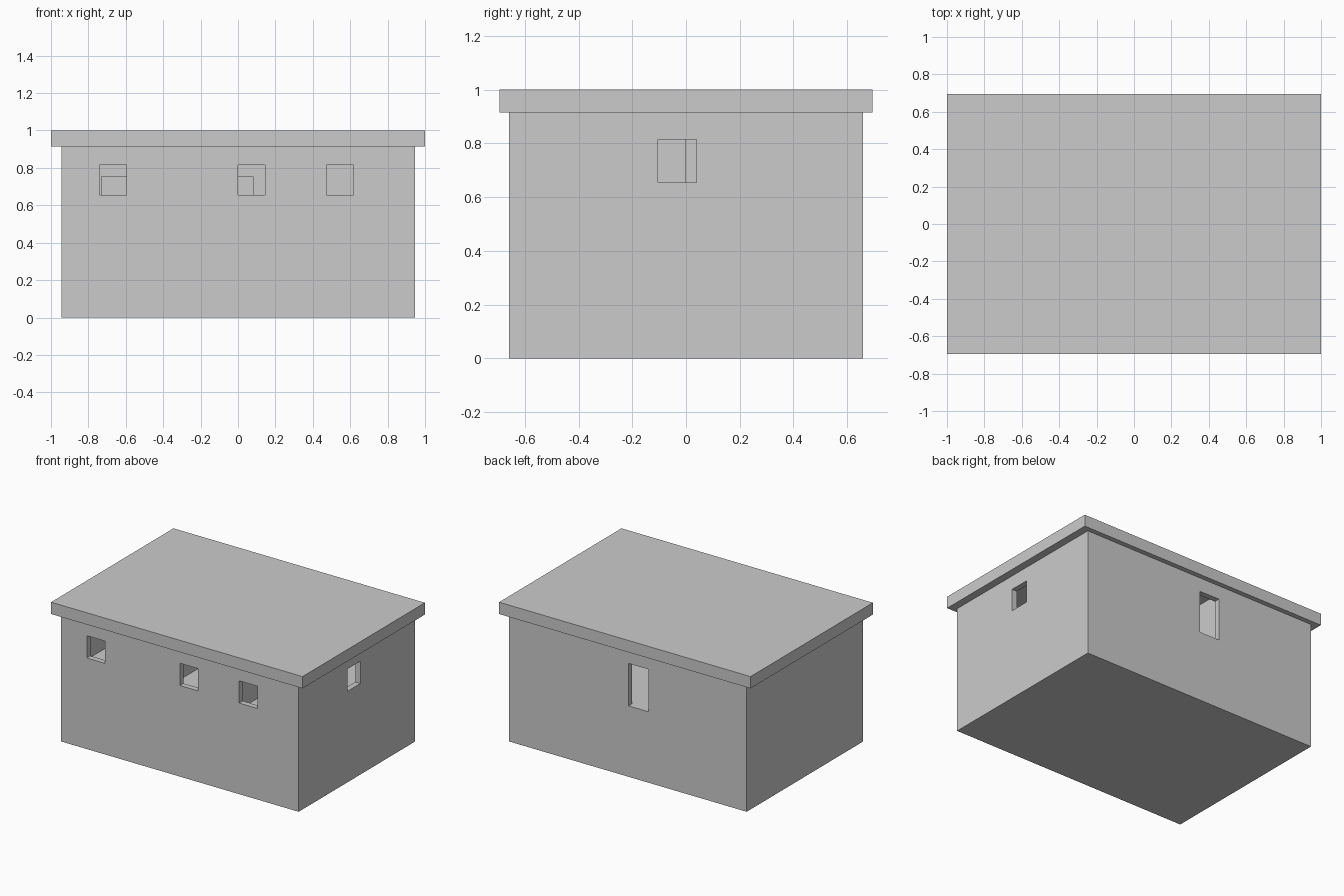
import bpy

if "Cube" in bpy.data.objects:
    bpy.data.objects.remove(bpy.data.objects["Cube"])

def box(name, x0, x1, y0, y1, z0, z1):
    bpy.ops.mesh.primitive_cube_add(size=1, location=((x0 + x1) / 2, (y0 + y1) / 2, (z0 + z1) / 2))
    ob = bpy.context.object
    ob.name = name
    ob.scale = (x1 - x0, y1 - y0, z1 - z0)
    bpy.ops.object.transform_apply(location=False, rotation=False, scale=True)
    return ob

def carve(target, *bounds):
    cutter = box("cutter", *bounds)
    cutter.hide_render = True
    mod = target.modifiers.new("carve", "BOOLEAN")
    mod.operation = "DIFFERENCE"
    mod.solver = "EXACT"
    mod.object = cutter
    bpy.context.view_layer.objects.active = target
    bpy.ops.object.modifier_apply(modifier=mod.name)
    bpy.data.objects.remove(cutter, do_unlink=True)

W, D, EAVE, FLOOR = 0.945, 0.66, 0.915, 0.51
T = 0.04
SILL, HEAD, INNER_HEAD = 0.655, 0.815, 0.755
IX, IY = W - T, D - T

# walls on a solid base
walls = box("walls", -W, W, -D, D, 0, EAVE)

# rooms: front left, front middle, back left, hall with right-hand wing
for x0, x1, y0, y1 in [(-IX, -0.27, -IY, -0.03), (-0.23, 0.31, -IY, -0.03),
                       (-IX, -0.27, 0, IY), (-0.23, IX, 0, IY),
                       (0.35, IX, -IY, 0.02)]:
    carve(walls, x0, x1, y0, y1, FLOOR, EAVE + 0.1)

# front windows
for x in (-0.74, 0.0, 0.472):
    carve(walls, x, x + 0.145, -D - 0.1, -IY + 0.02, SILL, HEAD)

# right window
carve(walls, IX - 0.02, W + 0.1, -0.105, 0.04, SILL, HEAD)

# back doorway
carve(walls, -0.165, -0.005, IY - 0.02, D + 0.1, FLOOR, HEAD)

# inner doorways
for x in (-0.73, -0.07):
    carve(walls, x, x + 0.15, -0.05, 0.02, FLOOR, INNER_HEAD)

# flat overhanging roof
box("roof", -1, 1, -0.695, 0.695, EAVE, 1)
